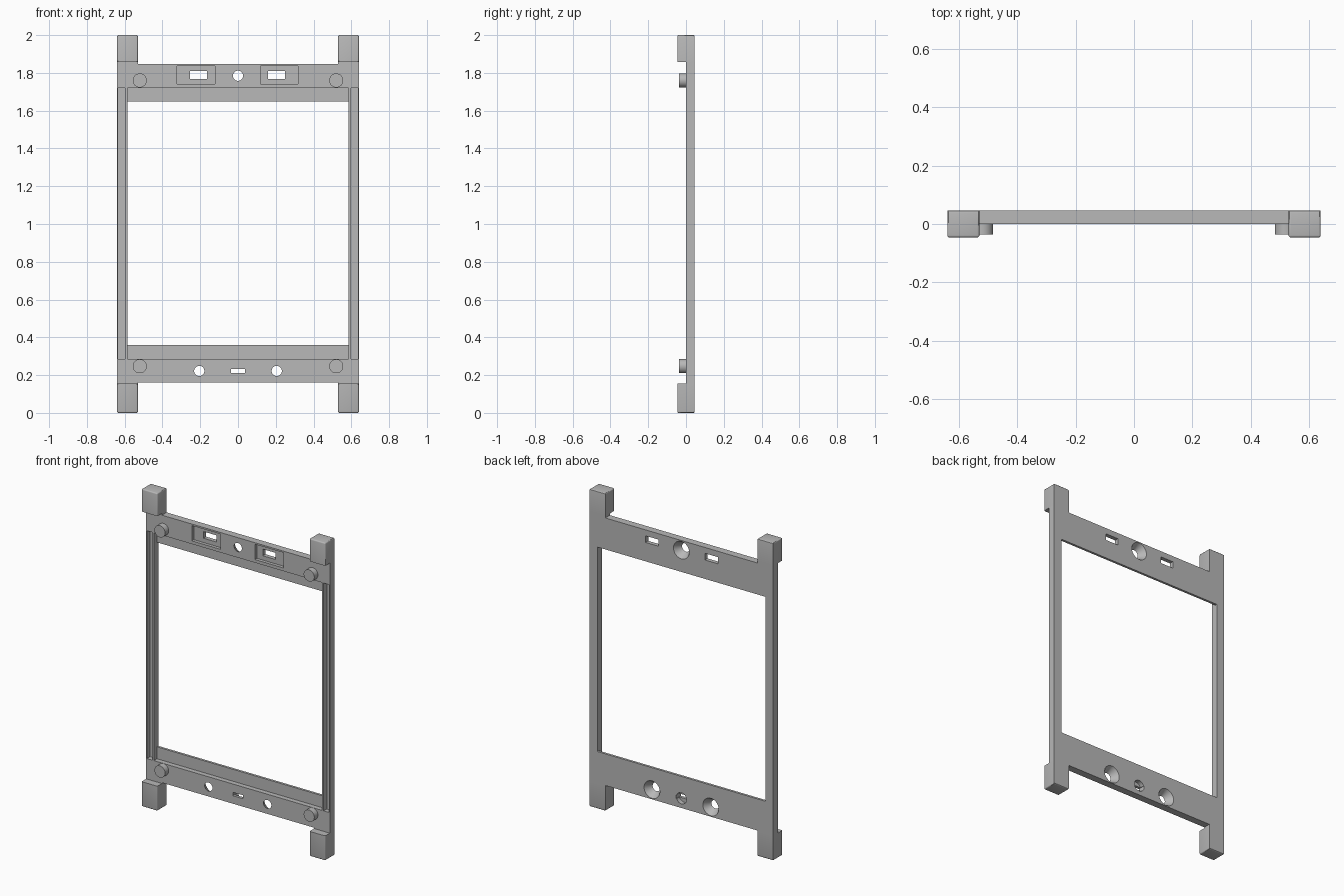
import bpy
import bmesh
import math
from mathutils import Matrix, Vector

cube = bpy.data.objects.get("Cube")
if cube:
    bpy.data.objects.remove(cube, do_unlink=True)

D = 0.046            # plate thickness, also how far the corner blocks stand forward
W = 0.64             # half width
INNER = 0.53         # inner side of the corner blocks

grey = bpy.data.materials.new("mid_grey")
grey.use_nodes = True
grey.diffuse_color = (0.48, 0.48, 0.48, 1)
grey.node_tree.nodes["Principled BSDF"].inputs["Base Color"].default_value = (0.48, 0.48, 0.48, 1)


def make_object(name, bm):
    bmesh.ops.recalc_face_normals(bm, faces=bm.faces)
    mesh = bpy.data.meshes.new(name)
    bm.to_mesh(mesh)
    bm.free()
    mesh.materials.append(grey)
    obj = bpy.data.objects.new(name, mesh)
    bpy.context.collection.objects.link(obj)
    return obj


def box_mesh(x, y, z):
    """Box from (low, high) ranges."""
    bm = bmesh.new()
    bmesh.ops.create_cube(bm, size=1)
    for v in bm.verts:
        v.co = Vector([(r[0] + r[1]) / 2 + c * (r[1] - r[0]) for c, r in zip(v.co, (x, y, z))])
    return bm


def round_mesh(x, z, front, back, r_front, r_back, sides=48):
    """Cylinder or cone along y."""
    bm = bmesh.new()
    place = Matrix.Translation((x, (front + back) / 2, z)) @ Matrix.Rotation(-math.pi / 2, 4, "X")
    bmesh.ops.create_cone(bm, cap_ends=True, segments=sides, radius1=r_front,
                          radius2=r_back, depth=back - front, matrix=place)
    return bm


def cut(target, bm):
    cutter = make_object("cutter", bm)
    cutter.hide_render = True
    mod = target.modifiers.new("cut", "BOOLEAN")
    mod.operation = "DIFFERENCE"
    mod.solver = "EXACT"
    mod.object = cutter
    bpy.context.view_layer.update()
    result = bpy.data.meshes.new_from_object(target.evaluated_get(bpy.context.evaluated_depsgraph_get()))
    target.modifiers.clear()
    target.data = result
    bpy.data.objects.remove(cutter, do_unlink=True)


def shade(obj):
    bpy.ops.object.select_all(action="DESELECT")
    obj.select_set(True)
    bpy.context.view_layer.objects.active = obj
    bpy.ops.object.shade_smooth_by_angle(angle=math.radians(30))


# Frame plate: outline with short stubs behind the corner blocks
half = [(INNER, 0.161), (INNER, 0.156), (W, 0.156), (W, 1.857), (INNER, 1.857), (INNER, 1.846)]
outline = half + [(-x, z) for x, z in reversed(half)]
bm = bmesh.new()
face = bm.faces.new([bm.verts.new((x, 0, z)) for x, z in outline])
extruded = bmesh.ops.extrude_face_region(bm, geom=[face])["geom"]
bmesh.ops.translate(bm, vec=(0, D, 0), verts=[g for g in extruded if isinstance(g, bmesh.types.BMVert)])
frame = make_object("frame", bm)

# Window opening and the recessed ledges above and below it
through = (-0.02, 0.07)
ledge_depth = (-0.02, 0.031)
cut(frame, box_mesh((-0.586, 0.586), through, (0.36, 1.648)))
cut(frame, box_mesh((-0.586, 0.586), ledge_depth, (0.285, 1.72)))

# Channels along the side rails
for low, high in ((-0.634, -0.597), (0.597, 0.634)):
    cut(frame, box_mesh((low, high), ledge_depth, (0.285, 1.72)))

# Top rail pockets with slots
for x in (-0.222, 0.218):
    cut(frame, box_mesh((x - 0.1, x + 0.1), (-0.02, 0.02), (1.74, 1.836)))
for x in (-0.209, 0.204):
    cut(frame, box_mesh((x - 0.045, x + 0.045), through, (1.767, 1.809)))

# Flared screw holes, wide at the back
for x, z in ((0, 1.785), (-0.205, 0.222), (0.205, 0.222)):
    cut(frame, round_mesh(x, z, -0.01, 0.056, 0.021, 0.061))

# Bottom slot with a round pocket at the back
cut(frame, round_mesh(0, 0.222, 0.018, 0.06, 0.035, 0.035))
cut(frame, box_mesh((-0.036, 0.036), through, (0.211, 0.233)))
shade(frame)

# Corner blocks with softened outer edges
for side, sx in (("right", -1), ("left", 1)):
    for level, z, end in (("bottom", (0, 0.156), 0), ("top", (1.857, 2), 2)):
        bm = box_mesh(sorted((sx * INNER, sx * W)), (-D, D), z)
        soft = [e for e in bm.edges
                if all(abs(v.co.z - end) < 0.001 for v in e.verts)
                or (e.verts[0].co.z != e.verts[1].co.z and e.verts[0].co.y < 0)]
        bmesh.ops.bevel(bm, geom=soft, offset=0.007, segments=3, profile=0.5, affect="EDGES")
        shade(make_object(f"{level}_{side}_corner_block", bm))

        # Round pad next to each block
        pad_z = 0.247 if end == 0 else 1.76
        shade(make_object(f"{level}_{side}_pad", round_mesh(sx * 0.52, pad_z, -0.036, 0.002, 0.037, 0.037)))
